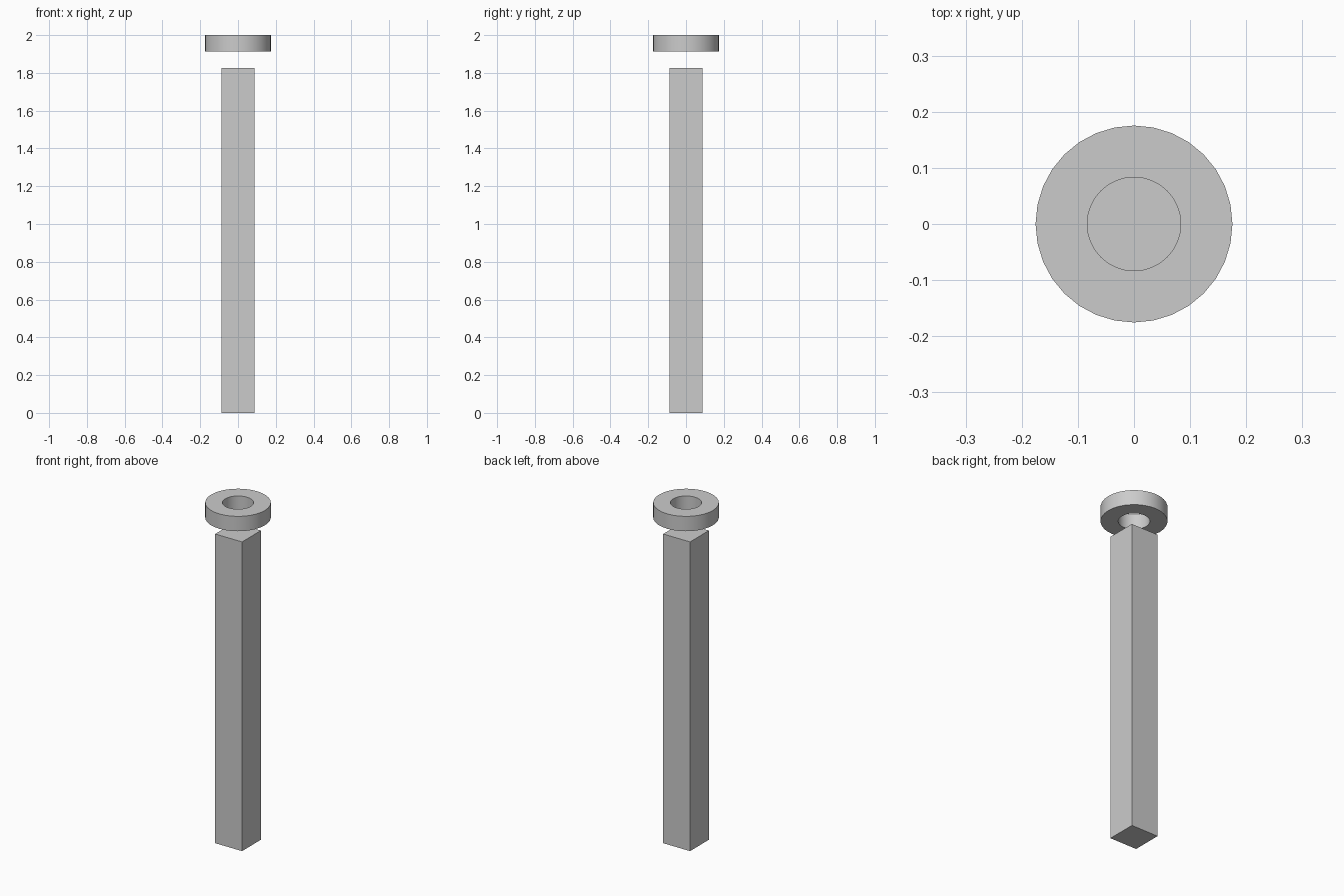
import bpy
import bmesh
import math

cube = bpy.data.objects.get("Cube")
if cube:
    bpy.data.objects.remove(cube, do_unlink=True)

UNIT = 2 / 11.4          # post width
POST_HEIGHT = 10.4 * UNIT
RING_BOTTOM = 10.9 * UNIT

grey = bpy.data.materials.new("light grey")
grey.use_nodes = True
colour = (0.6, 0.6, 0.6, 1)
grey.diffuse_color = colour
grey.node_tree.nodes["Principled BSDF"].inputs["Base Color"].default_value = colour


def add_object(name, bm):
    bmesh.ops.recalc_face_normals(bm, faces=bm.faces)
    mesh = bpy.data.meshes.new(name)
    bm.to_mesh(mesh)
    bm.free()
    mesh.materials.append(grey)
    obj = bpy.data.objects.new(name, mesh)
    bpy.context.collection.objects.link(obj)
    return obj


# Square post
bm = bmesh.new()
bmesh.ops.create_cube(bm, size=1)
bmesh.ops.scale(bm, vec=(UNIT, UNIT, POST_HEIGHT), verts=bm.verts)
bmesh.ops.translate(bm, vec=(0, 0, POST_HEIGHT / 2), verts=bm.verts)
add_object("square_post", bm)

# Floating ring: a rectangular section spun about the z axis
bm = bmesh.new()
inner, outer = 0.475 * UNIT, UNIT
section = [bm.verts.new((r, 0, z)) for r, z in
           ((inner, RING_BOTTOM), (outer, RING_BOTTOM), (outer, 2), (inner, 2))]
edges = [bm.edges.new((section[i], section[(i + 1) % 4])) for i in range(4)]
bmesh.ops.spin(bm, geom=section + edges, cent=(0, 0, 0), axis=(0, 0, 1),
               angle=math.tau, steps=32, use_merge=True)
bmesh.ops.remove_doubles(bm, verts=bm.verts, dist=0.0001)
ring = add_object("top_ring", bm)

bpy.ops.object.select_all(action='DESELECT')
ring.select_set(True)
bpy.context.view_layer.objects.active = ring
bpy.ops.object.shade_smooth_by_angle(angle=math.radians(30))
